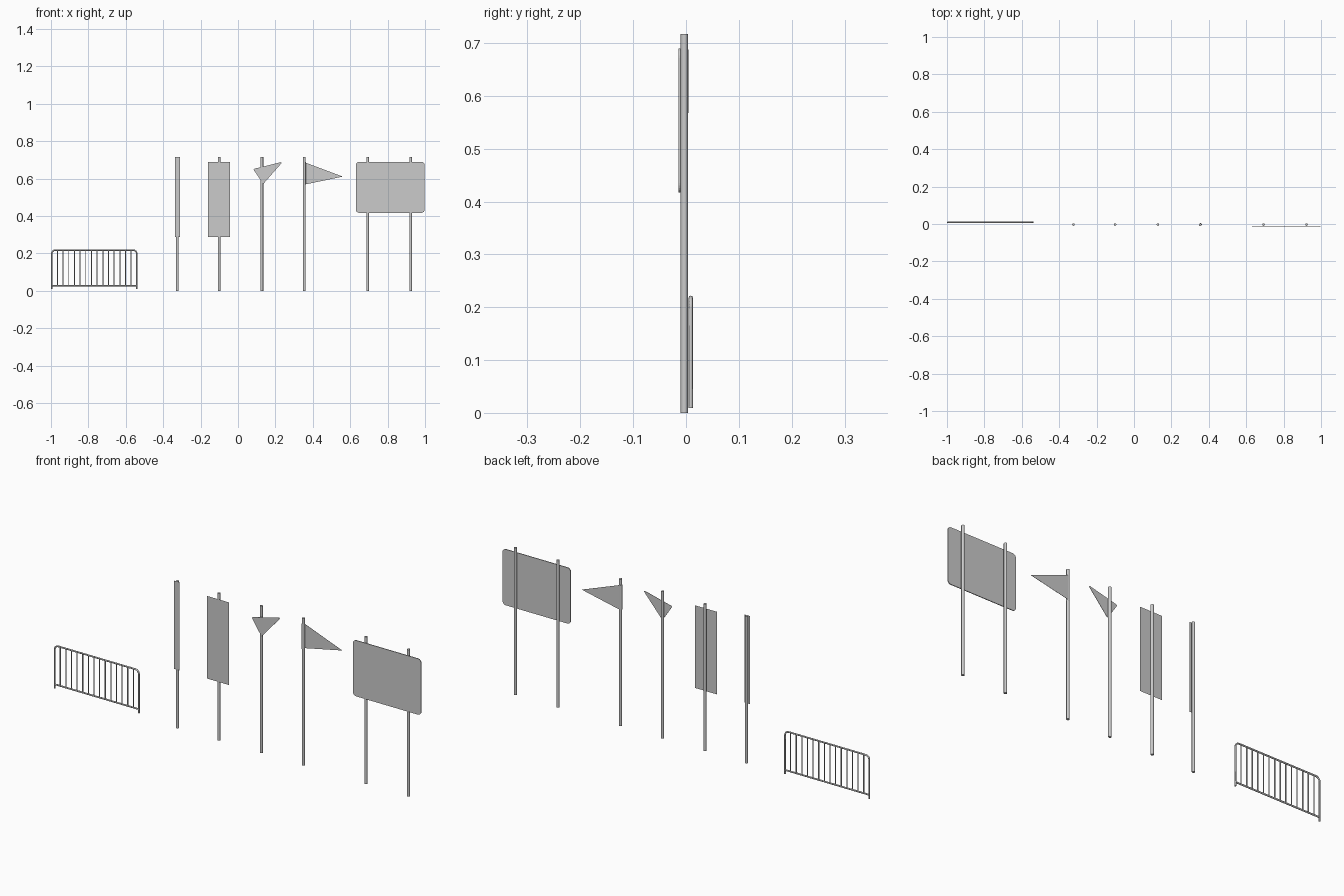
import bpy, bmesh, math

if "Cube" in bpy.data.objects:
    bpy.data.objects.remove(bpy.data.objects["Cube"])

POLE_Y, POLE_R, POLE_H = -0.003, 0.007, 0.717
FENCE_Y = 0.009


def rod(name, x, y, z0, z1, r, sides=16):
    bpy.ops.mesh.primitive_cylinder_add(vertices=sides, radius=r, depth=z1 - z0,
                                        location=(x, y, (z0 + z1) / 2))
    ob = bpy.context.object
    ob.name = name
    bpy.ops.object.shade_smooth_by_angle(angle=math.radians(40))
    return ob


def corner_arc(cx, cz, r, start, end, steps=6):
    return [(cx + r * math.cos(math.radians(start + (end - start) * i / steps)),
             cz + r * math.sin(math.radians(start + (end - start) * i / steps)))
            for i in range(steps + 1)]


def plate(name, points, y, thickness=0.0):
    # Flat outline in xz, optionally given depth towards the back
    bm = bmesh.new()
    face = bm.faces.new([bm.verts.new((x, y, z)) for x, z in points])
    if thickness:
        ext = bmesh.ops.extrude_face_region(bm, geom=[face])
        verts = [v for v in ext["geom"] if isinstance(v, bmesh.types.BMVert)]
        bmesh.ops.translate(bm, verts=verts, vec=(0, thickness, 0))
        bmesh.ops.recalc_face_normals(bm, faces=bm.faces)
    me = bpy.data.meshes.new(name)
    bm.to_mesh(me)
    bm.free()
    ob = bpy.data.objects.new(name, me)
    bpy.context.collection.objects.link(ob)
    return ob


def tube(name, points, y, r):
    cu = bpy.data.curves.new(name, "CURVE")
    cu.dimensions = "3D"
    cu.bevel_depth = r
    cu.bevel_resolution = 2
    cu.use_fill_caps = True
    sp = cu.splines.new("POLY")
    sp.points.add(len(points) - 1)
    for p, (x, z) in zip(sp.points, points):
        p.co = (x, y, z, 1)
    ob = bpy.data.objects.new(name, cu)
    bpy.context.collection.objects.link(ob)
    return ob


def rect(x0, x1, z0, z1):
    return [(x0, z0), (x1, z0), (x1, z1), (x0, z1)]


# Crowd barrier: bent tube frame, bottom rail and upright bars
left, right, top, low, bend = -0.996, -0.541, 0.218, 0.028, 0.02
frame = [(left, 0.009)]
frame += corner_arc(left + bend, top - bend, bend, 180, 90)
frame += corner_arc(right - bend, top - bend, bend, 90, 0)
frame += [(right, 0.009)]
tube("barrier_frame", frame, FENCE_Y, 0.004)
tube("barrier_bottom_rail", [(left, low), (right, low)], FENCE_Y, 0.004)
gaps = 15
for i in range(1, gaps):
    rod(f"barrier_bar_{i}", left + (right - left) * i / gaps, FENCE_Y, low, top, 0.0027, 10)

# Poles of all the signs
for i, x in enumerate((-0.324, -0.101, 0.128, 0.355, 0.693, 0.923)):
    rod(f"pole_{i + 1}", x, POLE_Y, 0, POLE_H, POLE_R)

# Narrow and wide sheet panels
plate("narrow_panel", rect(-0.338, -0.309, 0.287, 0.717), -0.0105)
plate("wide_panel", rect(-0.161, -0.042, 0.287, 0.69), -0.0105)

# Tilted arrow plate
plate("arrow_plate", [(0.083, 0.648), (0.089, 0.639), (0.132, 0.575), (0.138, 0.575),
                      (0.234, 0.684), (0.230, 0.688), (0.087, 0.653)], -0.0115, 0.0015)

# Pennant with its sleeve round the pole
rod("pennant_sleeve", 0.355, POLE_Y, 0.568, 0.688, 0.0076)
plate("pennant", [(0.355, 0.568), (0.56, 0.611), (0.355, 0.688)], 0.003, 0.001)

# Large board with rounded corners on two poles
x0, x1, z0, z1, r = 0.63, 0.998, 0.417, 0.69, 0.018
board = (corner_arc(x1 - r, z1 - r, r, 0, 90) + corner_arc(x0 + r, z1 - r, r, 90, 180)
         + corner_arc(x0 + r, z0 + r, r, 180, 270) + corner_arc(x1 - r, z0 + r, r, 270, 360))
plate("large_board", board, -0.0138, 0.0038)
